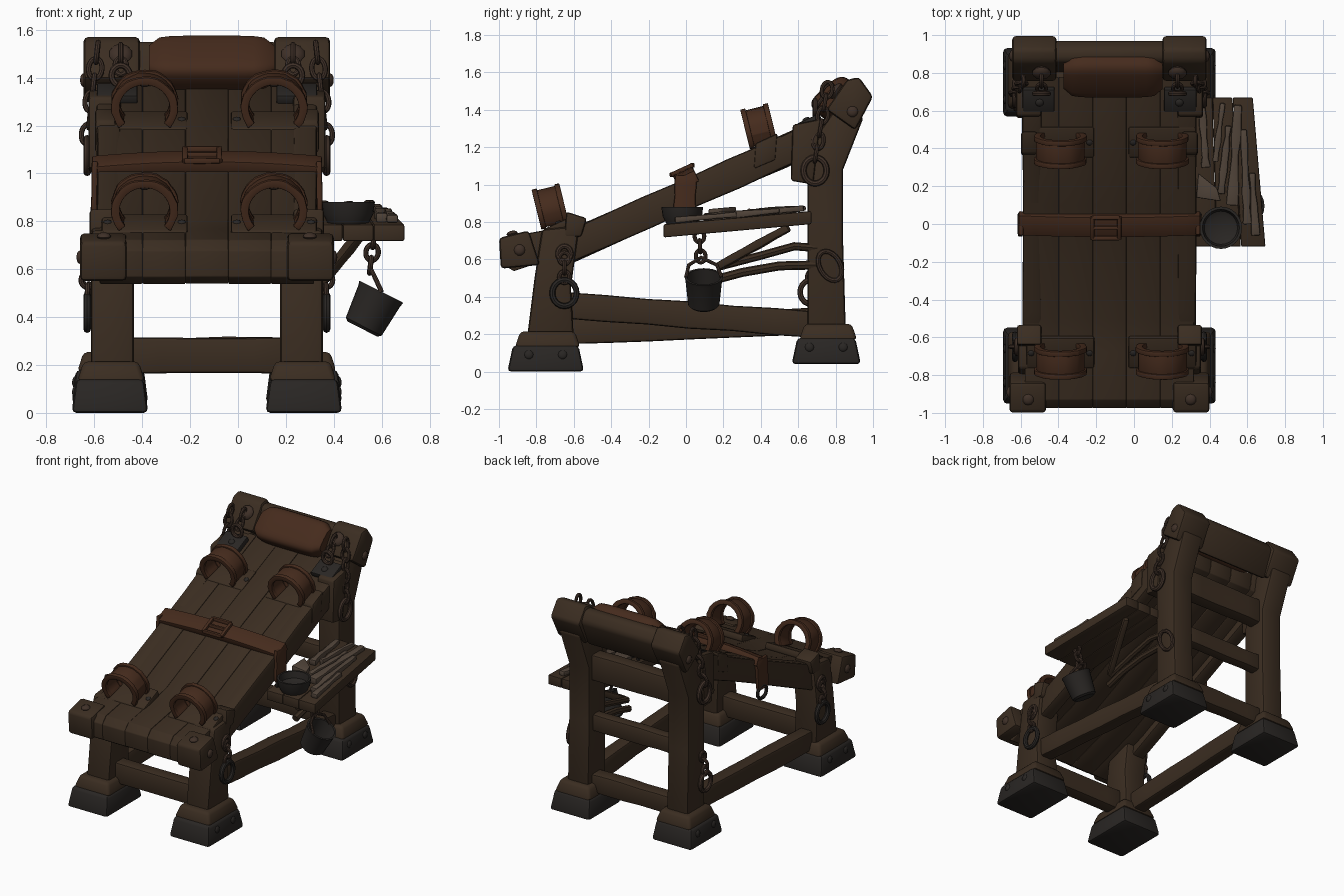
import bpy, bmesh, math, random
from mathutils import Vector as V, Matrix

if "Cube" in bpy.data.objects:
    bpy.data.objects.remove(bpy.data.objects["Cube"])

random.seed(4)
CX = -0.13                      # centre line of the bench; the tray sticks out on the right
SL = math.atan(0.457)           # slope of the bed


def mat(name, r, g, b):
    m = bpy.data.materials.new(name)
    m.diffuse_color = (r, g, b, 1)
    m.use_nodes = True
    m.node_tree.nodes["Principled BSDF"].inputs["Base Color"].default_value = m.diffuse_color
    return m


WOOD = mat("dark_wood", 0.043, 0.026, 0.015)
LEATHER = mat("leather", 0.060, 0.024, 0.012)
IRON = mat("iron", 0.022, 0.019, 0.017)
RUST = mat("rusty_iron", 0.050, 0.030, 0.021)
PALE = mat("worn_wood", 0.085, 0.060, 0.043)


def finish(name, bm, m, bevel=0.0, seg=2):
    bmesh.ops.recalc_face_normals(bm, faces=bm.faces)
    if bevel:
        edges = [e for e in bm.edges if e.calc_face_angle(0) > 0.5]
        bmesh.ops.bevel(bm, geom=edges, offset=bevel, segments=seg, profile=0.5,
                        affect='EDGES', clamp_overlap=True)
    me = bpy.data.meshes.new(name)
    bm.to_mesh(me)
    bm.free()
    me.polygons.foreach_set("use_smooth", [True] * len(me.polygons))
    me.set_sharp_from_angle(angle=math.radians(40))
    me.materials.append(m)
    ob = bpy.data.objects.new(name, me)
    bpy.context.collection.objects.link(ob)
    return ob


def loft(name, rings, m, bevel=0.0, closed=False):
    bm = bmesh.new()
    vs = [[bm.verts.new(p) for p in r] for r in rings]
    n = len(vs[0])
    for a, b in zip(vs, vs[1:] + vs[:1] if closed else vs[1:]):
        for i in range(n):
            bm.faces.new((a[i], a[(i + 1) % n], b[(i + 1) % n], b[i]))
    if not closed:
        bm.faces.new(vs[0])
        bm.faces.new(vs[-1])
    return finish(name, bm, m, bevel)


def prism(name, prof, x0, x1, m, bevel=0.015):
    """Side profile (y, z) extruded along x."""
    return loft(name, [[V((x, y, z)) for y, z in prof] for x in (x0, x1)], m, bevel)


def beam(name, p, q, w, h, m, n=5, bevel=0.015, wob=0.05, taper=1.0):
    """Hand-hewn bar of width w and height h between two points."""
    p, q = V(p), V(q)
    d = (q - p).normalized()
    s = d.cross(V((0, 0, 1)))
    s = s.normalized() if s.length > 0.05 else V((1, 0, 0))
    u = s.cross(d)
    rings = []
    for i in range(n + 1):
        t = i / n
        k = 1 + (taper - 1) * t
        a, b = [k * (1 + random.uniform(-wob, wob)) / 2 for _ in "ab"]
        c = p.lerp(q, t)
        rings.append([c + s * w * a * i1 + u * h * b * i2
                      for i1, i2 in ((-1, -1), (1, -1), (1, 1), (-1, 1))])
    return loft(name, rings, m, bevel)


def tube(name, pts, r, m, closed=False, sides=8):
    pts = [V(p) for p in pts]
    rings = []
    for i, p in enumerate(pts):
        j, k = (i - 1, (i + 1) % len(pts)) if closed else (max(i - 1, 0), min(i + 1, len(pts) - 1))
        d = (pts[k] - pts[j]).normalized()
        ref = V((1, 0, 0)) if abs(d.x) < 0.6 else V((0, 0, 1))
        if closed:
            ref = (pts[0] - pts[len(pts) // 2]).cross(pts[len(pts) // 4] - pts[0]).normalized()
        s = d.cross(ref).normalized()
        u = s.cross(d)
        rings.append([p + r * (s * math.cos(a) + u * math.sin(a))
                      for a in (math.tau * g / sides for g in range(sides))])
    return loft(name, rings, m, closed=closed)


def ring(name, c, a, b, r, m, e1=(0, 1, 0), e2=(0, 0, 1)):
    e1, e2, c = V(e1), V(e2), V(c)
    return tube(name, [c + e1 * a * math.cos(t) + e2 * b * math.sin(t)
                       for t in (math.tau * i / 20 for i in range(20))], r, m, True)


def chain(name, p, q, n, m, size=0.022):
    p, q = V(p), V(q)
    d = (q - p).normalized()
    for i in range(n):
        side = d.cross(V((1, 0, 0))).normalized()
        if i % 2:
            side = d.cross(side)
        ring(name, p.lerp(q, (i + 0.5) / n), size, (q - p).length / n * 0.62, 0.011, m, side, d)


def rivet(name, c, r, axis, m=RUST):
    bm = bmesh.new()
    bmesh.ops.create_uvsphere(bm, u_segments=10, v_segments=6, radius=r)
    rot = V((0, 0, 1)).rotation_difference(V(axis)).to_matrix().to_4x4()
    bm.transform(Matrix.Translation(c) @ rot @ Matrix.Diagonal((1, 1, 0.5, 1)))
    finish(name, bm, m)


def lathe(name, prof, c, axis, m):
    rot = V((0, 0, 1)).rotation_difference(V(axis)).to_matrix()
    loft(name, [[V(c) + rot @ V((r * math.cos(t), r * math.sin(t), z))
                 for t in (math.tau * i / 24 for i in range(24))] for r, z in prof], m)


def frustum(name, x, y, z0, z1, b, t, m):
    loft(name, [[V((x + i * r[0], y + j * r[1], z)) for i, j in ((-1, -1), (1, -1), (1, 1), (-1, 1))]
                for z, r in ((z0, b), (z1, t))], m, 0.02)


N, D = V((0, -math.sin(SL), math.cos(SL))), V((0, math.cos(SL), math.sin(SL)))
CN, CD = V((0, -0.24, 0.97)), V((0, 0.97, 0.24))      # cuffs lean less than the bed


def on_bed(x, y, h=0.0):
    return V((x, y, 1.0325 + 0.457 * y)) + N * h


# Bed planks, curling over the front edge
for i in range(5):
    x = CX + (i - 2) * 0.179
    o = random.uniform(-0.003, 0.003)
    prof = [(0.78, 1.37), (0.1, 1.078), (-0.5, 0.81), (-0.68, 0.77), (-0.93, 0.725), (-0.975, 0.68),
            (-0.97, 0.57), (-0.92, 0.54), (-0.80, 0.58), (-0.5, 0.68), (0.76, 1.25)]
    prism("bed_plank", [(y, z + o) for y, z in prof], x - 0.0895, x + 0.0895, WOOD, 0.005)

for s in (-1, 1):
    X = lambda d: CX + s * d
    # Bed side rail, legs and head block
    beam("bed_side_rail", (X(0.41), -0.66, 0.65), (X(0.41), 0.72, 1.265), 0.10, 0.165, WOOD, 6)
    prism("front_leg", [(-0.85, 0.18), (-0.60, 0.18), (-0.615, 0.45), (-0.57, 0.78), (-0.77, 0.76),
                        (-0.81, 0.5)], X(0.305), X(0.485), WOOD, 0.02)
    prism("rear_leg", [(0.65, 0.2), (0.855, 0.2), (0.84, 0.7), (0.84, 1.08), (0.95, 1.36), (0.83, 1.45),
                       (0.69, 1.25), (0.65, 1.0)], X(0.31), X(0.48), WOOD, 0.02)
    prism("head_block", [(0.75, 1.40), (0.905, 1.29), (1.0, 1.47), (0.925, 1.575), (0.86, 1.56)],
          X(0.28), X(0.515), WOOD, 0.02)
    rivet("head_block_bolt", (X(0.515), 0.89, 1.39), 0.03, (s, 0, 0))
    # Stepped feet with iron shoes
    for n, y, z, ly in (("front", -0.75, 0.0, 0.205), ("rear", 0.75, 0.04, 0.185)):
        frustum(n + "_foot_shoe", X(0.405), y, z, z + 0.14, (0.16, ly), (0.142, ly - 0.03), IRON)
        frustum(n + "_foot_collar", X(0.40), y + 0.01, z + 0.13, z + 0.215, (0.142, ly - 0.03),
                (0.115, ly - 0.06), WOOD)
        for k in (-0.09, 0.09):
            rivet("foot_rivet", (X(0.55), y + k, z + 0.09), 0.026, (s, 0, 0.1), IRON)
    # Front corner block with bolts
    prism("front_corner_block", [(-1.0, 0.715), (-0.84, 0.755), (-0.78, 0.57), (-0.99, 0.55)],
          X(0.335), X(0.53), WOOD, 0.02)
    rivet("corner_bolt", (X(0.43), -0.93, 0.738), 0.03, (0, -0.2, 1))
    rivet("corner_bolt", (X(0.53), -0.89, 0.65), 0.03, (s, 0, 0))
    # Brackets wrapping rail ends
    prism("front_rail_bracket", [(-0.65, 0.72), (-0.56, 0.72), (-0.53, 0.82), (-0.64, 0.855)],
          X(0.36), X(0.49), WOOD)
    prism("rear_rail_bracket", [(0.56, 1.02), (0.68, 1.0), (0.72, 1.35), (0.57, 1.32)],
          X(0.36), X(0.495), WOOD)
    prism("middle_rail_bracket", [(0.36, 1.08), (0.48, 1.13), (0.49, 1.275), (0.37, 1.22)],
          X(0.38), X(0.468), WOOD)
    loft("upper_corner_plate", [[on_bed(X(dx), y, h) for dx, y in
         ((0.29, 0.60), (0.46, 0.60), (0.46, 0.72), (0.29, 0.72))] for h in (-0.02, 0.02)], IRON, 0.008)
    rivet("plate_rivet", on_bed(X(0.37), 0.65, 0.02), 0.022, N, IRON)
    # Side stretchers: the two sides lean opposite ways
    za, zb = (0.355, 0.25) if s > 0 else (0.215, 0.27)
    beam("side_stretcher", (X(0.40), -0.66, za), (X(0.40), 0.70, zb), 0.10, 0.14, WOOD, 6)
    # Chains and rings on the outside
    ring("front_side_eye", (X(0.49), -0.65, 0.63), 0.035, 0.04, 0.014, RUST)
    chain("front_side_chain", (X(0.495), -0.65, 0.63), (X(0.50), -0.65, 0.48), 3, RUST, 0.028)
    ring("front_side_ring", (X(0.50), -0.65, 0.42), 0.065, 0.07, 0.016, IRON)
    chain("head_side_chain", (X(0.455), 0.76, 1.54), (X(0.50), 0.69, 1.13), 6, RUST, 0.028)
    ring("head_side_ring", (X(0.50), 0.69, 1.075), 0.062, 0.07, 0.016, RUST)
    if s > 0:
        ring("rear_leg_ring", (X(0.49), 0.77, 0.565), 0.055, 0.085, 0.013, RUST, (0, 0.86, 0.5), (0.1, -0.5, 0.86))
    else:
        chain("rear_leg_chain", (X(0.49), 0.70, 0.64), (X(0.495), 0.67, 0.48), 3, RUST, 0.028)
        ring("rear_leg_ring", (X(0.495), 0.67, 0.425), 0.06, 0.065, 0.015, RUST)
    rivet("head_chain_plate", (X(0.36), 0.80, 1.50), 0.05, (0, -0.8, 0.6))
    chain("head_front_chain", (X(0.36), 0.775, 1.53), (X(0.36), 0.70, 1.42), 2, RUST, 0.024)
    ring("head_front_ring", (X(0.36), 0.69, 1.41), 0.038, 0.042, 0.013, RUST, (1, 0, 0))
    # Limb cuffs on base plates
    xc = CX + 0.01 + s * 0.27
    for n, yb, zc in (("upper", 0.395, 1.29), ("lower", -0.72, 0.86)):
        c0 = V((xc, yb, zc))
        loft(n + "_cuff_plate", [[c0 + V((i, 0.02, 0)) + CN * (h - 0.075) + D * j for i, j in
             ((-0.18, -0.09), (0.18, -0.09), (0.18, 0.09), (-0.18, 0.09))] for h in (-0.04, 0.01)],
             WOOD, 0.012)
        for nm, r0, r1, w, offs in (("cuff_band", 0.105, 0.122, 0.072, (0,)),
                                    ("cuff_rim", 0.10, 0.132, 0.014, (-0.062, 0.062))):
            for off in offs:
                c = c0 + CD * off
                rings = []
                for i in range(25):
                    t = math.radians(-40 + 260 * i / 24)
                    e = V((math.cos(t) * 1.05, 0, 0)) + CN * math.sin(t)
                    k = random.uniform(-0.002, 0.003)
                    rings.append([c + e * r + CD * g for r, g in
                                  ((r0, -w), (r1 + k, -w), (r1 + k, w), (r0, w))])
                loft(n + "_" + nm, rings, LEATHER, 0.004)
        rivet("cuff_stud", c0 + CN * 0.10 - CD * 0.05, 0.026, -CN)
        for k in (-1, 1):
            rivet("cuff_plate_rivet", c0 + V((k * 0.155, 0.02, 0)) - CN * 0.065, 0.017, N, IRON)
    # Hanging end of the waist strap
    beam("strap_end", (X(0.468), 0.0, 1.05), (X(0.472), -0.01, 0.83), 0.025, 0.115, LEATHER, 4, 0.008)
    ring("strap_ring", (X(0.475), 0.0, 0.81), 0.05, 0.045, 0.012, IRON)

# Cross rails between legs
beam("front_stretcher", (CX - 0.33, -0.72, 0.24), (CX + 0.33, -0.72, 0.24), 0.10, 0.15, WOOD, wob=0.02)
for z, w, h in ((0.25, 0.1, 0.13), (0.68, 0.08, 0.12), (1.08, 0.1, 0.18)):
    beam("rear_rung", (CX - 0.34, 0.76, z), (CX + 0.34, 0.76, z), w, h, WOOD)
prism("head_board", [(0.80, 1.36), (0.89, 1.28), (0.975, 1.48), (0.93, 1.55), (0.86, 1.55)],
      CX - 0.3, CX + 0.3, WOOD, 0.025)

# Padded head pillow
pil = []
for i in range(13):
    t = -1 + i / 6
    k = (1 - abs(t) ** 6) ** 0.5 * 0.35 + 0.65
    pil.append([V((CX + 0.02 + 0.262 * t, 0.80, 1.46)) + D.lerp(V((0, 0.6, 0.8)), 0.6).normalized() * 0.125 * k *
                math.copysign(abs(math.cos(a)) ** 0.5, math.cos(a)) + V((0, -0.75, 0.66)) * 0.085 * k *
                math.copysign(abs(math.sin(a)) ** 0.6, math.sin(a)) for a in (math.tau * j / 24 for j in range(24))])
loft("head_pillow", pil, LEATHER)

# Waist strap with buckle
strap = []
for i in range(13):
    t = -1 + i / 6
    h = 0.008 + 0.025 * (1 - t * t)
    strap.append([on_bed(CX + 0.48 * t, 0.0, h + k) + D * g for k, g in
                  ((-0.05, -0.058), (0.012, -0.058), (0.012, 0.058), (-0.05, 0.058))])
loft("waist_strap", strap, LEATHER, 0.006)
bc = on_bed(CX - 0.02, 0.0, 0.05)
for g in (-0.06, 0.06):
    beam("buckle_bar", bc + D * g - V((0.075, 0, 0)), bc + D * g + V((0.075, 0, 0)), 0.024, 0.024, LEATHER, 2, 0.006)
    beam("buckle_side", bc - D * 0.065 + V((g * 1.2, 0, 0)), bc + D * 0.065 + V((g * 1.2, 0, 0)), 0.024, 0.024, LEATHER, 2, 0.006)
beam("buckle_tongue", bc - V((0.08, 0, 0)), bc + V((0.08, 0, 0)), 0.02, 0.022, LEATHER, 2, 0.006)

# Side tray
tz = lambda y: 0.788 + 0.09 * (y + 0.11)
fx = lambda f, y: 0.31 + f * (0.385 - 0.085 * (y + 0.11))
for i in range(3):
    a, b = i / 3, (i + 1) / 3 - (0.004 if i < 2 else 0)
    loft("tray_plank", [[V((fx(f, y), y, tz(y) + dz)) for f, dz in ((a, -0.07), (b, -0.07), (b, 0), (a, 0))]
                        for y in (-0.12, 0.3, 0.67)], WOOD, 0.008)

# Tools lying on the tray
for x0, y0, x1, y1, w in ((0.52, 0.10, 0.55, 0.63, 0.055), (0.60, 0.0, 0.58, 0.50, 0.045), (0.46, 0.16, 0.50, 0.52, 0.04),
                          (0.38, 0.30, 0.36, 0.62, 0.045), (0.645, -0.06, 0.625, 0.27, 0.04), (0.43, 0.33, 0.47, 0.64, 0.035)):
    beam("tray_tool", (x0, y0, tz(y0) + 0.018), (x1, y1, tz(y1) + 0.018), w, 0.042, PALE, 6, 0.008, 0.25, 0.7)
loft("tray_cleaver_blade", [[V((x, y, tz(y) + dz)) for x, y in ((0.33, 0.14), (0.46, 0.12), (0.44, 0.19), (0.34, 0.27))]
                            for dz in (0.02, 0.06)], PALE, 0.006)
lathe("tray_bowl", [(0.085, 0), (0.105, 0.04), (0.112, 0.09), (0.098, 0.09), (0.088, 0.045), (0.06, 0.03)],
      (0.46, -0.02, 0.79), (0, 0, 1), IRON)

# Tray braces
beam("tray_brace", (0.36, 0.17, 0.56), (0.53, 0.55, 0.77), 0.04, 0.045, WOOD, 5, 0.01, 0.1)
tube("curved_brace", [(0.33, 0.70, 0.66), (0.34, 0.58, 0.67), (0.35, 0.40, 0.62), (0.35, 0.17, 0.56)], 0.022, WOOD)
tube("lower_brace", [(0.33, 0.70, 0.57), (0.34, 0.5, 0.565), (0.35, 0.3, 0.53), (0.35, 0.15, 0.49)], 0.024, WOOD)

# Hanging bucket
ax = V((0.45, 0, 0.89))
lathe("bucket", [(0.07, 0), (0.084, 0.012), (0.098, 0.155), (0.103, 0.175), (0.09, 0.175), (0.075, 0.03), (0.04, 0.025)],
      (0.52, 0.095, 0.35), ax, IRON)
tube("bucket_handle", [(0.60, 0.0, 0.505), (0.57, 0.015, 0.57), (0.55, 0.08, 0.61), (0.57, 0.165, 0.57), (0.60, 0.19, 0.505)], 0.01, RUST)
chain("bucket_chain", (0.55, 0.08, 0.59), (0.57, 0.07, 0.75), 3, RUST, 0.026)
